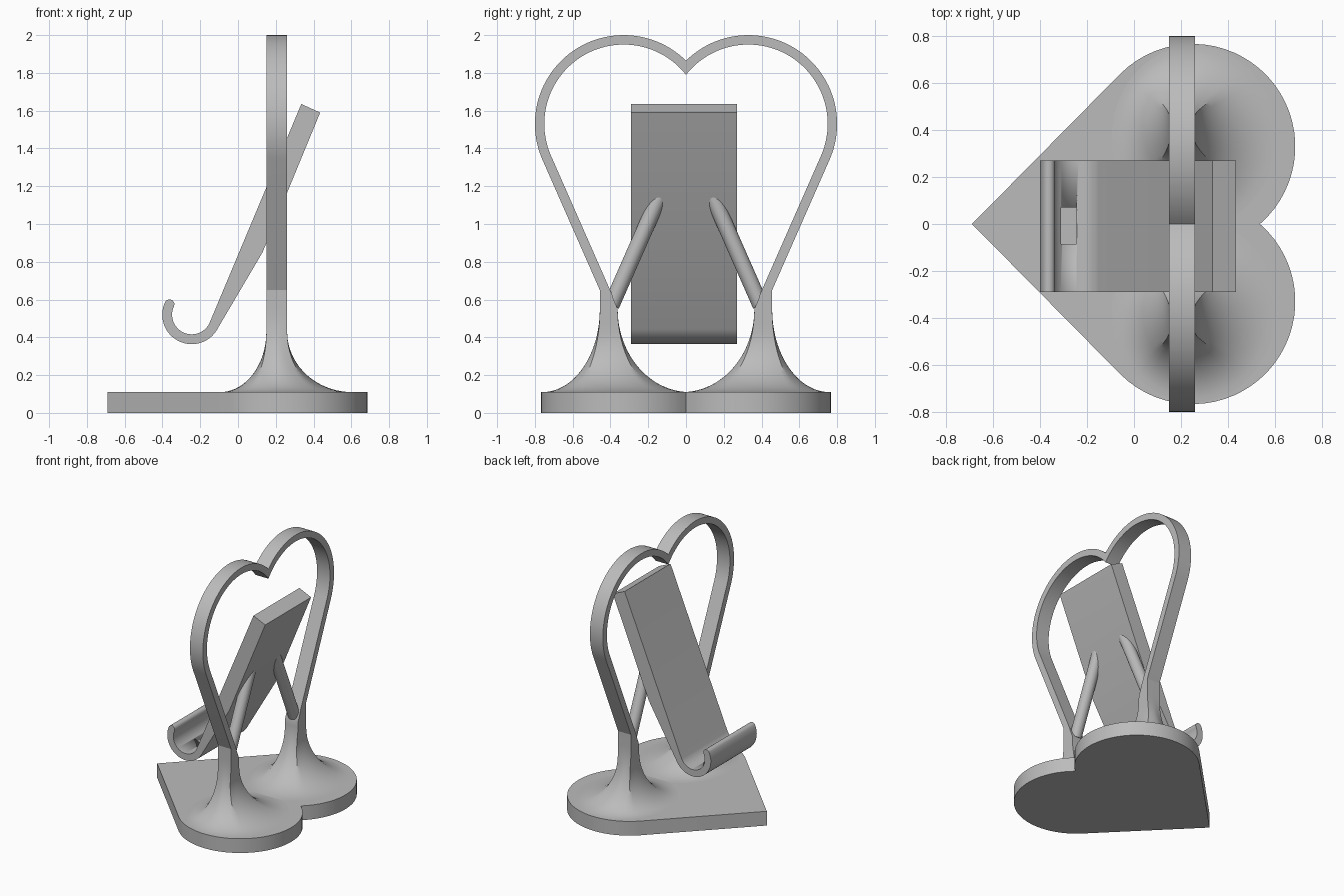
import bpy, bmesh
from math import sin, cos, radians, degrees, acos, asin, sqrt
from mathutils import Vector

cube = bpy.data.objects.get("Cube")
if cube:
    bpy.data.objects.remove(cube)

grey = bpy.data.materials.new("light grey")
grey.use_nodes = True
grey.diffuse_color = (0.5, 0.5, 0.5, 1)
grey.node_tree.nodes["Principled BSDF"].inputs["Base Color"].default_value = (0.5, 0.5, 0.5, 1)


def finish(name, bm, angle=30):
    bmesh.ops.recalc_face_normals(bm, faces=bm.faces)
    mesh = bpy.data.meshes.new(name)
    bm.to_mesh(mesh)
    bm.free()
    mesh.materials.append(grey)
    obj = bpy.data.objects.new(name, mesh)
    bpy.context.collection.objects.link(obj)
    bpy.ops.object.select_all(action='DESELECT')
    obj.select_set(True)
    bpy.context.view_layer.objects.active = obj
    bpy.ops.object.shade_smooth_by_angle(angle=radians(angle))
    return obj


def loft(name, rings, angle=30):
    """Skin a stack of closed rings and cap both ends."""
    bm = bmesh.new()
    rows = [[bm.verts.new(p) for p in ring] for ring in rings]
    n = len(rows[0])
    for low, high in zip(rows, rows[1:]):
        for i in range(n):
            j = (i + 1) % n
            bm.faces.new((low[i], low[j], high[j], high[i]))
    bm.faces.new(rows[0])
    bm.faces.new(rows[-1])
    return finish(name, bm, angle)


def arc(cx, cy, r, start, end, n=32):
    angles = [radians(start + (end - start) * i / n) for i in range(n + 1)]
    return [(cx + r * cos(a), cy + r * sin(a)) for a in angles]


def mirrored(points):
    return [(-u, v) for u, v in points]


# Heart-shaped base plate
R, LX, LY = 0.437, 0.25, 0.33
lobe = arc(LX, LY, R, 135, -degrees(asin(LY / R)))
outline = [(-0.69, 0)] + lobe + [(x, -y) for x, y in lobe[-2::-1]]
loft("heart_base", [[(x, y, z) for x, y in outline] for z in (0, 0.11)])

# Upright heart frame, open at the bottom where it meets the pillars
CY, CZ, TILT = 0.33, 1.53, -23.6


def frame_side(r):
    side = arc(CY, CZ, r, degrees(acos(-CY / r)), TILT, 48)
    y, z = side[-1]
    return side + [(y - 0.44 * (z - 0.62), 0.62)]


outer, inner = frame_side(0.47), frame_side(0.42)
band = mirrored(outer)[::-1] + outer[1:] + inner[::-1] + mirrored(inner)[1:]
loft("heart_frame", [[(x, y, z) for y, z in band] for x in (0.15, 0.26)])


# Flared pillars: rectangular neck spreading into a rounded foot
def flare(z, top):
    u = min(1, (z - 0.11) / (top - 0.11))
    return 1 - sqrt(max(0, 1 - (1 - u) ** 2))


def pillar_ring(z, side):
    fx, fy = flare(z, 0.43), flare(z, 0.55)
    y_in = 0.362 + max(0, z - 0.55) * 0.42
    y_out = 0.456
    ring = []
    for i in range(48):
        a = radians(45 + i * 7.5)
        c, s = cos(a), sin(a)
        m = max(abs(c), abs(s))
        x = (0.205 + 0.055 * c / m) * (1 - fx) + (0.255 + 0.35 * c) * fx
        y = ((y_in + y_out) / 2 + (y_out - y_in) / 2 * s / m) * (1 - fy) + (0.37 + 0.39 * s) * fy
        ring.append((x, side * max(y, 0.0), z))
    return ring


levels = [0.11 + 0.44 * (i / 20) ** 2 for i in range(21)] + [0.65]
for label, side in (("left", -1), ("right", 1)):
    loft("pillar_" + label, [pillar_ring(z, side) for z in levels])

# Leaning back rest with a curled lip, one profile in side view
HX, HZ = -0.245, 0.52
profile = [(0.335, 1.635), (0.435, 1.59), (0.13, 0.85)]
profile += arc(HX, HZ, 0.156, -26, -205, 36)
tip = (HX + 0.13 * cos(radians(155)), HZ + 0.13 * sin(radians(155)))
profile += arc(*tip, 0.026, 155, -25, 10)[1:-1]
profile += arc(HX, HZ, 0.104, -205, -26, 36)
rest = loft("back_rest", [[(x, y, z) for x, z in profile] for y in (-0.29, 0.27)])

# Cable slot through the lip
slot = loft("slot_cutter", [[(x, y, z) for x, y in
                             ((-0.31, -0.085), (-0.245, -0.085), (-0.245, 0.07), (-0.31, 0.07))]
                            for z in (0.3, 0.5)])
slot.hide_render = True
slot.hide_viewport = True
slot.display_type = 'WIRE'
cut = rest.modifiers.new("cable_slot", 'BOOLEAN')
cut.operation = 'DIFFERENCE'
cut.solver = 'EXACT'
cut.object = slot

# Round struts from the pillars to the back rest
for label, side in (("left", -1), ("right", 1)):
    start = Vector((0.203, side * 0.395, 0.57))
    end = Vector((0.207, side * 0.135, 1.16))
    axis = (end - start).normalized()
    u = axis.cross(Vector((1, 0, 0))).normalized()
    v = axis.cross(u)
    circle = arc(0, 0, 0.043, 0, 345, 23)
    loft("strut_" + label, [[p + u * a + v * b for a, b in circle] for p in (start, end)], 40)
